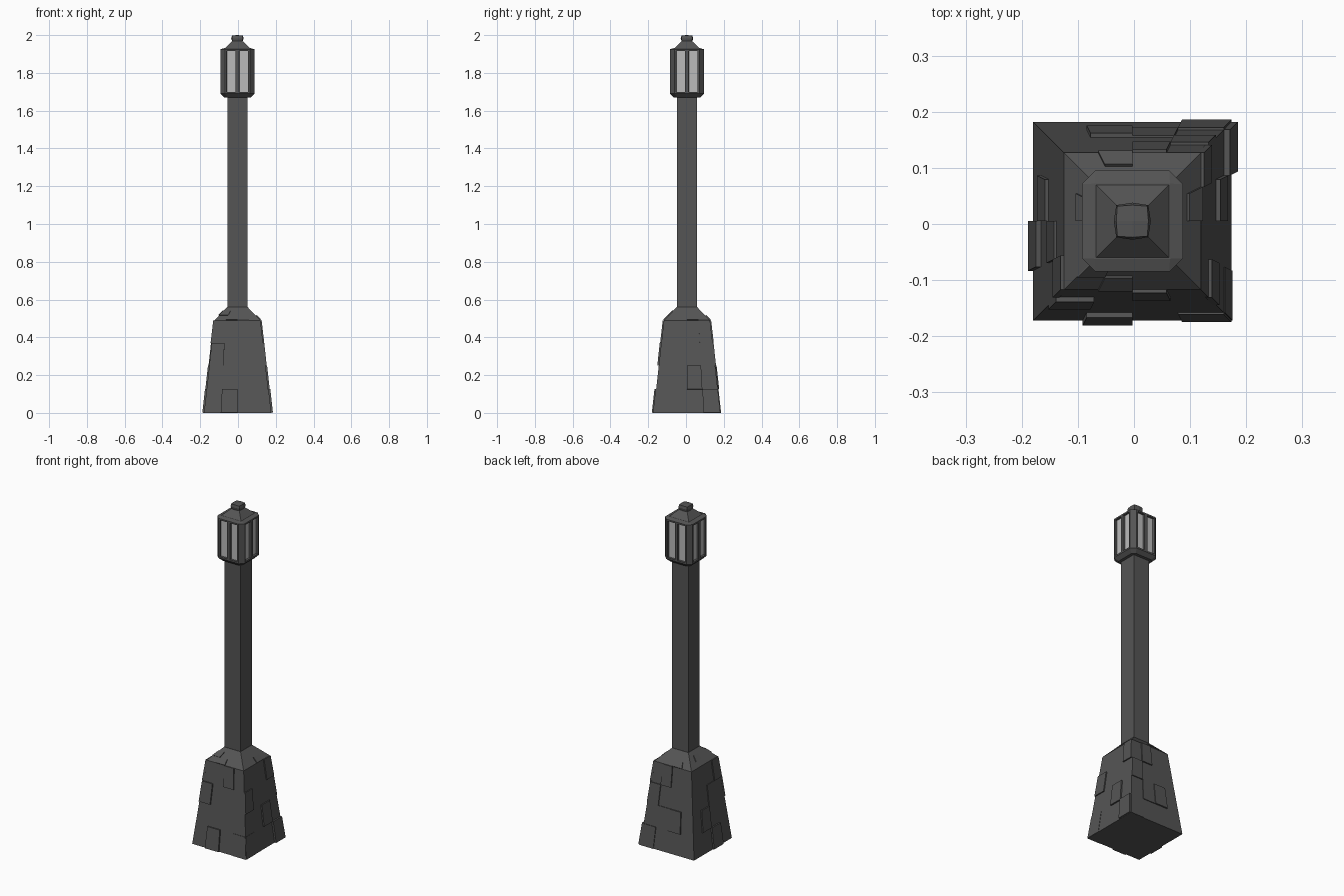
import bpy, bmesh, math
from mathutils import Vector, Matrix

if "Cube" in bpy.data.objects:
    bpy.data.objects.remove(bpy.data.objects["Cube"])

CX, CY = -0.003, 0.005  # axis of the post


def material(name, value):
    m = bpy.data.materials.new(name)
    m.diffuse_color = (value, value, value, 1)
    m.use_nodes = True
    m.node_tree.nodes["Principled BSDF"].inputs["Base Color"].default_value = m.diffuse_color
    return m


DARK = material("dark_iron", 0.09)
PANE = material("pale_glass", 0.5)


def finish(name, bm):
    bmesh.ops.recalc_face_normals(bm, faces=bm.faces[:])
    mesh = bpy.data.meshes.new(name)
    bm.to_mesh(mesh)
    bm.free()
    mesh.materials.append(DARK)
    mesh.materials.append(PANE)
    ob = bpy.data.objects.new(name, mesh)
    ob.location = (CX, CY, 0)
    bpy.context.collection.objects.link(ob)
    return ob


def loft(rings):
    """Stack of chamfered squares: (z, half width, half length of flat side)."""
    bm = bmesh.new()
    loops = []
    for z, h, f in rings:
        pts = [(h, -f), (h, f), (f, h), (-f, h), (-h, f), (-h, -f), (-f, -h), (f, -h)]
        loops.append([bm.verts.new((x, y, z)) for x, y in pts])
    for a, b in zip(loops, loops[1:]):
        for i in range(8):
            j = (i + 1) % 8
            bm.faces.new((a[i], a[j], b[j], b[i]))
    bm.faces.new(loops[0][::-1])
    bm.faces.new(loops[-1])
    bmesh.ops.remove_doubles(bm, verts=bm.verts[:], dist=1e-5)
    return bm


# Tapered stone plinth with sloped shoulder
ROWS = [0, 0.125, 0.25, 0.37, 0.49, 0.515, 0.54, 0.56]
HALF = [0.177, 0.163, 0.149, 0.136, 0.122, 0.098, 0.074, 0.054]
finish("plinth", loft([(ROWS[i], HALF[i], HALF[i]) for i in (0, 4, 7)]))

# Raised stones: (column, row, height) for front, right, back, left
STONES = [
    [(1, 0, .009), (3, 0, .003), (0, 2, .008), (2, 3, .006), (1, 4, .005), (0, 5, .004)],
    [(3, 0, .011), (0, 0, .002), (2, 1, .008), (0, 2, .006), (3, 3, .006), (2, 4, .005)],
    [(0, 0, .004), (2, 1, .008), (1, 1, .004), (0, 2, .005), (1, 3, .006), (2, 4, .005)],
    [(2, 0, .009), (1, 1, .007), (2, 2, .004), (3, 3, .006), (1, 5, .004)],
]
bm = bmesh.new()
for side, stones in enumerate(STONES):
    rot = Matrix.Rotation(side * math.pi / 2, 3, 'Z')
    for col, row, d in stones:
        up = Vector((0, HALF[row] - HALF[row + 1], ROWS[row + 1] - ROWS[row])).normalized()
        out = Vector((0, -up.z, up.y))
        quads = []
        for depth in (-0.006, d):
            quad = []
            for c, r in ((col, row), (col + 1, row), (col + 1, row + 1), (col, row + 1)):
                h = HALF[r]
                p = Vector(((c / 2 - 1) * h, -h, ROWS[r])) + out * depth
                p.z = max(p.z, 0)
                quad.append(bm.verts.new(rot @ p))
            quads.append(quad)
        a, b = quads
        bm.faces.new(a[::-1])
        bm.faces.new(b)
        for i in range(4):
            j = (i + 1) % 4
            bm.faces.new((a[i], a[j], b[j], b[i]))
finish("raised_stones", bm)

# Square post
finish("post", loft([(0.55, 0.053, 0.053), (1.68, 0.053, 0.053)]))

# Lantern body with two recessed panes per side
bm = loft([(1.67, 0.07, 0.052), (1.69, 0.09, 0.066), (1.925, 0.09, 0.066), (1.932, 0.067, 0.067)])
for axis in ((1, 0, 0), (0, 1, 0)):
    bmesh.ops.bisect_plane(bm, geom=bm.verts[:] + bm.edges[:] + bm.faces[:],
                           plane_co=(0, 0, 0), plane_no=axis)
bm.normal_update()
sides = [f for f in bm.faces if abs(f.normal.z) < 0.01
         and max(abs(f.normal.x), abs(f.normal.y)) > 0.99]
bmesh.ops.inset_individual(bm, faces=sides, thickness=0.013, depth=0)
bmesh.ops.inset_individual(bm, faces=sides, thickness=0.001, depth=-0.012)
for f in sides:
    f.material_index = 1
finish("lantern", bm)

# Pyramid roof and neck
finish("roof", loft([(1.93, 0.067, 0.067), (1.966, 0.03, 0.03), (1.972, 0.022, 0.022)]))

# Rounded square finial
bm = bmesh.new()
bmesh.ops.create_cube(bm, size=2)
bmesh.ops.subdivide_edges(bm, edges=bm.edges[:], cuts=1, use_grid_fill=True)
for v in bm.verts:
    v.co = v.co.lerp(v.co.normalized(), 0.45)
    v.co = Vector((v.co.x * 0.033, v.co.y * 0.033, 1.983 + v.co.z * 0.017))
finish("finial", bm)
